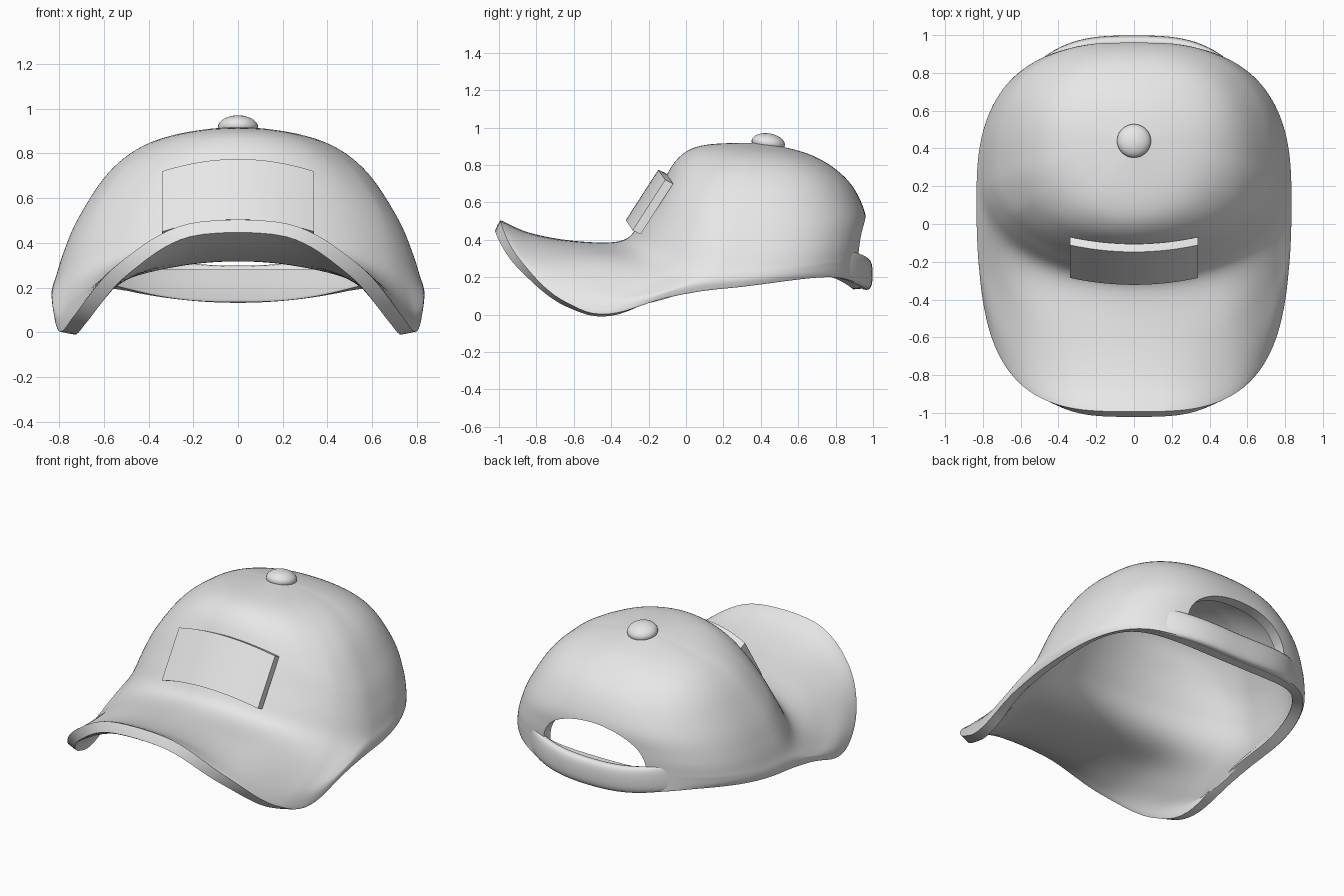
import bpy, bmesh, math

default_cube = bpy.data.objects.get("Cube")
if default_cube:
    bpy.data.objects.remove(default_cube, do_unlink=True)

grey = bpy.data.materials.new("light_grey")
grey.use_nodes = True
grey.diffuse_color = (0.8, 0.8, 0.8, 1)
grey.node_tree.nodes["Principled BSDF"].inputs["Base Color"].default_value = (0.8, 0.8, 0.8, 1)


def make_object(name, bm):
    """Turn a bmesh into a linked, selected object with the shared material."""
    bmesh.ops.recalc_face_normals(bm, faces=bm.faces)
    mesh = bpy.data.meshes.new(name)
    bm.to_mesh(mesh)
    bm.free()
    obj = bpy.data.objects.new(name, mesh)
    bpy.context.collection.objects.link(obj)
    mesh.materials.append(grey)
    select(obj)
    return obj


def select(obj):
    bpy.ops.object.select_all(action='DESELECT')
    obj.select_set(True)
    bpy.context.view_layer.objects.active = obj


def apply_modifier(obj, kind, **settings):
    mod = obj.modifiers.new(kind.title(), kind)
    for key, value in settings.items():
        setattr(mod, key, value)
    select(obj)
    bpy.ops.object.modifier_apply(modifier=mod.name)


def smooth(obj, degrees):
    select(obj)
    bpy.ops.object.shade_smooth_by_angle(angle=math.radians(degrees))


def bridge(bm, first, second, closed=True):
    """Join two equally long rows of vertices with quads."""
    count = len(first)
    for i in range(count if closed else count - 1):
        j = (i + 1) % count
        bm.faces.new((first[i], first[j], second[j], second[i]))


def spline(a, b, c, d, t):
    """Smooth curve from b to c."""
    return b + 0.5 * t * (c - a + t * (2 * a - 5 * b + 4 * c - d + t * (3 * (b - c) + d - a)))


# Crown and visor: rings from the top down to the rim
# front y, back y, y of widest point, half width, front and back squareness,
# then heights at the stations running from front to back
RINGS = [
    (0.10, 0.68, 0.42, 0.35, 2, 2.2, (0.908, 0.90, 0.88, 0.87, 0.86, 0.85, 0.85)),
    (-0.04, 0.865, 0.36, 0.56, 2, 2.4, (0.84, 0.82, 0.77, 0.75, 0.735, 0.73, 0.72)),
    (-0.13, 0.957, 0.28, 0.71, 2, 2.6, (0.70, 0.67, 0.59, 0.54, 0.52, 0.53, 0.55)),
    (-0.24, 0.96, 0.25, 0.78, 2, 2.7, (0.51, 0.48, 0.42, 0.38, 0.36, 0.38, 0.42)),
    (-0.34, 0.955, 0.20, 0.815, 2.1, 2.7, (0.395, 0.345, 0.26, 0.24, 0.25, 0.29, 0.32)),
    (-0.60, 0.955, 0.15, 0.83, 2.5, 2.7, (0.395, 0.32, 0.155, 0.15, 0.205, 0.26, 0.27)),
    (-0.84, 0.955, 0.12, 0.835, 2.9, 2.7, (0.44, 0.305, 0.10, 0.08, 0.17, 0.225, 0.20)),
    (-0.995, 0.96, 0.10, 0.825, 3.2, 2.7, (0.51, 0.31, 0.05, 0.005, 0.13, 0.20, 0.14)),
]
STATIONS = [0, 30, 60, 75, 90, 135, 180]
APEX = (0, 0.42, 0.92)
COLUMNS, STEPS = 72, 4


def ring_height(heights, degrees):
    k = max(i for i in range(len(STATIONS) - 1) if STATIONS[i] <= degrees)
    t = (degrees - STATIONS[k]) / (STATIONS[k + 1] - STATIONS[k])
    padded = [heights[1], *heights, heights[-2]]
    return spline(*padded[k:k + 4], t)


def ring_point(ring, angle):
    front, back, middle, width, front_square, back_square, heights = ring
    c, s = math.cos(angle), math.sin(angle)
    power = 2 / (front_square if c > 0 else back_square)
    reach = front - middle if c > 0 else back - middle
    x = math.copysign(width * abs(s) ** power, s)
    y = middle + reach * abs(c) ** power
    degrees = math.degrees(math.acos(max(-1, min(1, c))))
    return (x, y, ring_height(heights, degrees))


columns = []
for i in range(COLUMNS):
    angle = math.tau * i / COLUMNS
    pts = [APEX] + [ring_point(r, angle) for r in RINGS]
    pts = [tuple(2 * a - b for a, b in zip(pts[0], pts[1]))] + pts
    pts.append(tuple(2 * a - b for a, b in zip(pts[-1], pts[-2])))
    path = []
    for k in range(len(RINGS)):
        for step in range(1, STEPS + 1):
            path.append([spline(*axis, step / STEPS) for axis in zip(*pts[k:k + 4])])
    columns.append(path)

bm = bmesh.new()
rows = [[bm.verts.new(p) for p in row] for row in zip(*columns)]
top = bm.verts.new(APEX)
for i in range(COLUMNS):
    bm.faces.new((top, rows[0][i], rows[0][(i + 1) % COLUMNS]))
for upper, lower in zip(rows, rows[1:]):
    bridge(bm, upper, lower)
body = make_object("cap_body", bm)
if body.data.vertices[-1].normal.z < 0:
    body.data.flip_normals()
apply_modifier(body, 'SOLIDIFY', thickness=0.068, offset=-1,
               edge_crease_outer=0.5, edge_crease_inner=0.5)
apply_modifier(body, 'SUBSURF', levels=1)

# Arched opening at the back
bm = bmesh.new()
arch = []
for i in range(25):
    t = math.pi * i / 24
    arch.append((0.365 * math.cos(t), 0.28 + 0.25 * math.sin(t) ** 0.8))
near, far = [[bm.verts.new((x, y, z)) for x, z in arch] for y in (0.6, 1.2)]
bridge(bm, near, far)
bm.faces.new(near)
bm.faces.new(far)
cutter = make_object("opening_cutter", bm)
cutter.hide_render = True
apply_modifier(body, 'BOOLEAN', operation='DIFFERENCE', object=cutter, solver='EXACT')
bpy.data.objects.remove(cutter, do_unlink=True)
smooth(body, 50)

# Back strap: rounded section swept along the back, ends sunk into the crown
bm = bmesh.new()
sections = []
for i in range(33):
    x = 0.52 * (i / 16 - 1)
    bend = abs(x) / 0.4
    thick = 0.035 * (1 - 0.17 * bend ** 4)
    section = []
    for j in range(20):
        a = math.tau * j / 20
        c, s = math.cos(a), math.sin(a)
        y = 0.963 - 0.06 * bend ** 3 + math.copysign(thick * abs(c) ** 0.7, c)
        z = 0.215 + 0.035 * bend ** 2 + math.copysign(0.083 * abs(s) ** 0.8, s)
        section.append(bm.verts.new((x, y, z)))
    sections.append(section)
for a, b in zip(sections, sections[1:]):
    bridge(bm, a, b)
bm.faces.new(sections[0])
bm.faces.new(sections[-1])
smooth(make_object("back_strap", bm), 50)

# Front patch: curved slab on the crown
bm = bmesh.new()
layers = []
for depth in (0, 0.05):
    for top_edge in ((True, False) if depth == 0 else (False, True)):
        y, z = (-0.148, 0.775) if top_edge else (-0.322, 0.505)
        row = []
        for i in range(17):
            u = i / 8 - 1
            row.append(bm.verts.new((0.34 * u, y + 0.037 * u * u + 0.85 * depth,
                                     z - 0.055 * u * u - 0.4 * depth)))
        layers.append(row)
for i in range(4):
    bridge(bm, layers[i], layers[(i + 1) % 4], closed=False)
for end in (0, -1):
    bm.faces.new([row[end] for row in layers])
smooth(make_object("front_patch", bm), 30)

# Top button
bpy.ops.mesh.primitive_uv_sphere_add(segments=32, ring_count=16, radius=1,
                                     location=(0, 0.44, 0.917),
                                     rotation=(math.radians(-9), 0, 0))
button = bpy.context.object
button.name = "top_button"
button.scale = (0.09, 0.09, 0.052)
button.data.materials.append(grey)
smooth(button, 50)
